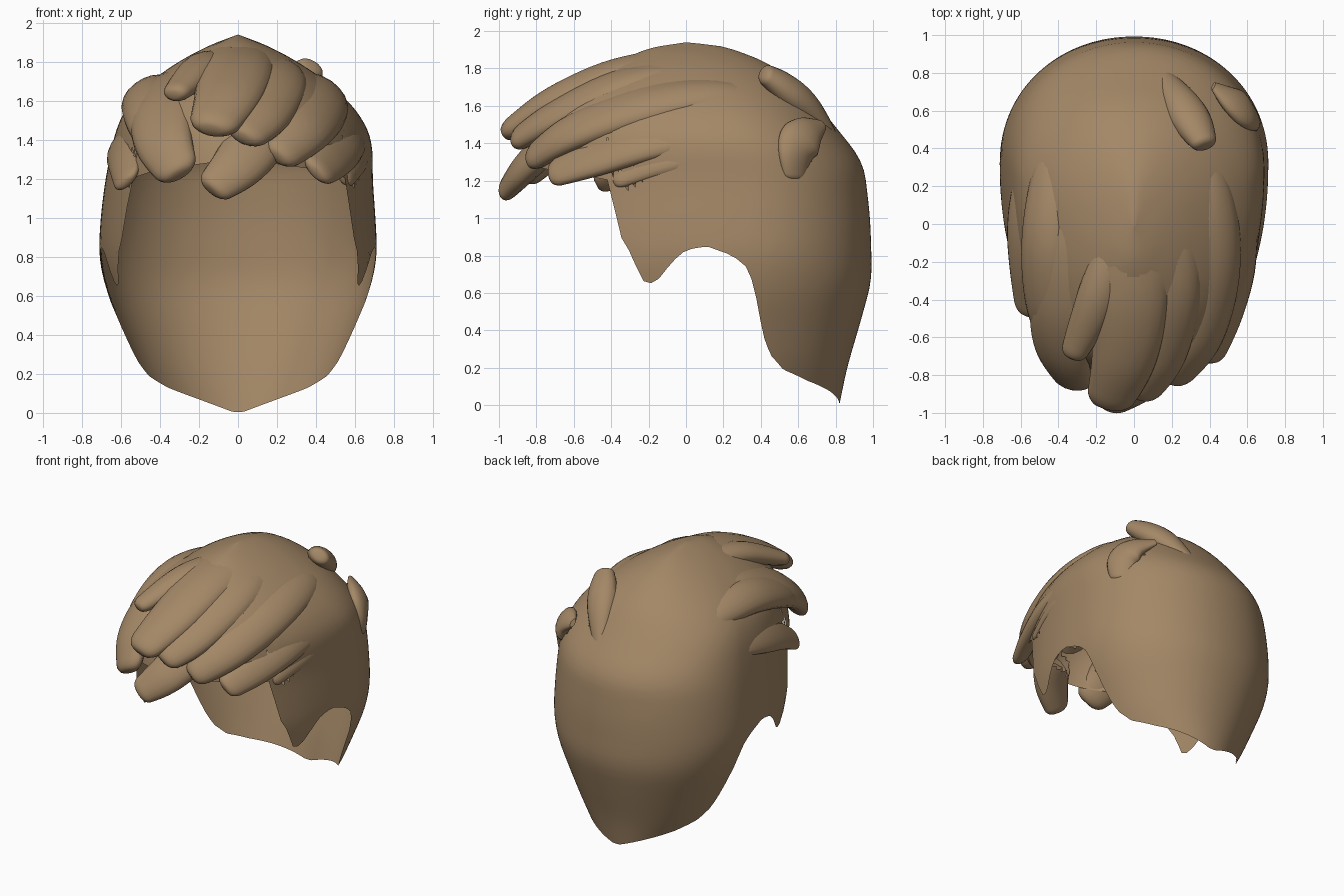
import bpy, bmesh, math
from mathutils import Vector

if "Cube" in bpy.data.objects:
    bpy.data.objects.remove(bpy.data.objects["Cube"])

hair = bpy.data.materials.new("warm brown hair")
hair.diffuse_color = (0.37, 0.245, 0.135, 1)
hair.use_nodes = True
hair.node_tree.nodes["Principled BSDF"].inputs["Base Color"].default_value = hair.diffuse_color


def finish(name, bm, hidden):
    """Drop the faces buried in neighbouring parts and make a smooth object."""
    bmesh.ops.recalc_face_normals(bm, faces=bm.faces)
    buried = [f for f in bm.faces if hidden(f.calc_center_median())]
    bmesh.ops.delete(bm, geom=buried, context='FACES')
    me = bpy.data.meshes.new(name)
    bm.to_mesh(me)
    bm.free()
    me.materials.append(hair)
    ob = bpy.data.objects.new(name, me)
    bpy.context.collection.objects.link(ob)
    bpy.ops.object.select_all(action='DESELECT')
    ob.select_set(True)
    bpy.context.view_layer.objects.active = ob
    bpy.ops.object.shade_smooth_by_angle(angle=math.radians(60))


def lerp(table, v):
    if v <= table[0][0]:
        return table[0][1]
    for (a, p), (b, q) in zip(table, table[1:]):
        if v <= b:
            return p + (q - p) * (v - a) / max(b - a, 1e-6)
    return table[-1][1]


def soft(table, z):
    """Profile lookup with rounded corners."""
    h = max(0, min(.08, z, (1.94 - z) * .5))
    return sum(lerp(table, z + h * k / 3) for k in range(-3, 4)) / 7


# Head profiles by height: half widths, back, front and centre
LOW = [(0, .37), (.1, .43), (.2, .5), (.4, .585), (.6, .67), (.8, .715), (1, .705)]
CROWN = [(1.73, .42), (1.8, .31), (1.88, .16), (1.94, 0)]
RIGHT = LOW + [(1.2, .69), (1.4, .69), (1.5, .645), (1.6, .57)] + CROWN
LEFT = LOW + [(1.2, .68), (1.4, .64), (1.5, .61), (1.6, .555)] + CROWN
BACK = [(0, .82), (.2, .86), (.4, .92), (.67, .995), (1, .985), (1.3, .95), (1.5, .79),
        (1.7, .63), (1.83, .45), (1.92, .2), (1.94, 0)]
FRONT = [(0, -.85), (1.3, -.85), (1.5, -.79), (1.6, -.72), (1.7, -.6), (1.8, -.45),
         (1.91, -.2), (1.94, 0)]
MID = [(0, .32), (1.2, .32), (1.5, .22), (1.7, .12), (1.94, 0)]


def shell_point(a, z):
    s, c, m = math.sin(a), math.cos(a), soft(MID, z)
    n = 2.08
    x = soft(RIGHT if s > 0 else LEFT, z) * math.copysign(abs(s) ** (2 / n), s)
    r = soft(BACK, z) - m if c >= 0 else m - soft(FRONT, z)
    return Vector((x, m + r * math.copysign(abs(c) ** (2 / n), c), z))


def edge_angle(y, z):
    m = soft(MID, z)
    d = y - m
    r = soft(BACK, z) - m if d >= 0 else m - soft(FRONT, z)
    return math.acos(math.copysign(min(1, abs(d) / r) ** 1.04, d))


# Hairline: nape, ear arch, sideburn, temple, forehead
HAIRLINE = [(.82, .005), (.76, .08), (.65, .13), (.52, .19), (.45, .27), (.41, .38), (.37, .6),
            (.34, .71), (.31, .75), (.25, .8), (.11, .85), (0, .83), (-.07, .77), (-.15, .67),
            (-.21, .64), (-.24, .68), (-.3, .82), (-.36, .92), (-.38, 1.02), (-.395, 1.2),
            (-.6, 1.24), (-.85, 1.3)]
EDGE = sorted((edge_angle(y, z), z) for y, z in HAIRLINE)


def in_shell(p):
    """True when a point is well under the scalp surface."""
    if p.z > 1.93:
        return False
    m = soft(MID, p.z)
    d = p.y - m
    r = soft(BACK, p.z) - m if d >= 0 else m - soft(FRONT, p.z)
    w = soft(RIGHT if p.x > 0 else LEFT, p.z)
    if (p.x / w) ** 2 + (d / r) ** 2 > .93:
        return False
    c = max(-1, min(1, d / r))
    return p.z > lerp(EDGE, math.acos(c)) + .04


sections = []  # every strand cross-section, used to open the scalp below


def in_lock(p):
    for o, d, side, up, w, t, gap in sections:
        v = p - o
        if abs(v.dot(d)) < gap and (v.dot(side) / w) ** 2 + (v.dot(up) / t) ** 2 < .6:
            return True
    return False


def spline(p, t):
    i = min(int(t), len(p) - 2)
    f = t - i
    b, c = p[i], p[i + 1]
    a = p[i - 1] if i else b * 2 - c
    d = p[i + 2] if i + 2 < len(p) else c * 2 - b
    return .5 * (2 * b + (c - a) * f + (2 * a - 5 * b + 4 * c - d) * f * f
                 + (3 * b - a - 3 * c + d) * f ** 3)


def lock(name, pts, width, thick):
    """Flattened tapered strand with a blunt rounded tip, lying on the head."""
    pts = [Vector(p) for p in pts]
    bm = bmesh.new()
    N, M = 30, 18
    rows = []
    for j in range(N + 1):
        u = 1 - (1 - j / N) ** 1.4
        t = u * (len(pts) - 1)
        p = spline(pts, t)
        d = (spline(pts, min(t + .02, len(pts) - 1)) - spline(pts, max(t - .02, 0))).normalized()
        side = d.cross(p - Vector((0, .1, .9))).normalized()
        up = side.cross(d)
        k = .25 + .75 * math.sin(min(u / .55, 1) * math.pi / 2)
        if u > .55:
            k *= 1 - .42 * ((u - .55) / .45) ** 1.5
        if u > .94:
            k *= .45 + .55 * math.sqrt(max(0, 1 - ((u - .94) / .06) ** 2))
        rows.append([bm.verts.new(p + side * math.cos(a) * width * k + up * math.sin(a) * thick * k)
                     for a in (2 * math.pi * i / M for i in range(M))])
        if u < .92:
            sections.append((p, d, side, up, width * k, thick * k, .03))
    for p, q in zip(rows, rows[1:]):
        for i in range(M):
            bm.faces.new((p[i], p[(i + 1) % M], q[(i + 1) % M], q[i]))
    bm.faces.new(rows[0])
    bm.faces.new(rows[-1])
    finish(name, bm, in_shell)


# Fringe locks, swept forward from the crown
lock("crown_lock", [(-.1, .05, 1.82), (-.18, -.35, 1.77), (-.33, -.71, 1.63)], .11, .075)
lock("centre_lock", [(0, .4, 1.76), (0, 0, 1.82), (-.01, -.35, 1.76), (-.05, -.7, 1.62),
                     (-.14, -.97, 1.45)], .2, .1)
lock("centre_right_lock", [(.14, .4, 1.73), (.17, 0, 1.77), (.19, -.35, 1.7), (.13, -.7, 1.54),
                           (.02, -.92, 1.41)], .17, .09)
lock("low_centre_lock", [(.15, -.3, 1.62), (.12, -.65, 1.45), (.02, -.84, 1.29),
                         (-.14, -.97, 1.14)], .15, .08)
lock("right_lock", [(.3, .52, 1.62), (.4, .2, 1.66), (.42, -.2, 1.6), (.35, -.6, 1.46),
                    (.2, -.84, 1.31)], .16, .09)
lock("right_side_lock", [(.46, .5, 1.48), (.55, .2, 1.48), (.53, -.2, 1.42), (.47, -.5, 1.32),
                         (.4, -.73, 1.23)], .15, .07)
lock("right_temple_lock", [(.6, .35, 1.36), (.6, .1, 1.36), (.58, -.15, 1.3), (.54, -.39, 1.2)],
     .1, .055)
lock("left_lock", [(-.28, .3, 1.68), (-.34, -.05, 1.69), (-.38, -.4, 1.57), (-.38, -.67, 1.4),
                   (-.3, -.86, 1.22)], .18, .09)
lock("left_upper_lock", [(-.4, .55, 1.54), (-.45, .25, 1.62), (-.47, -.1, 1.63), (-.46, -.45, 1.51),
                         (-.4, -.69, 1.34)], .14, .08)
lock("left_temple_lock", [(-.57, .4, 1.38), (-.58, .1, 1.4), (-.575, -.2, 1.33),
                          (-.57, -.48, 1.18)], .13, .055)

# Back tufts
lock("back_spike", [(.14, .82, 1.38), (.24, .66, 1.58), (.32, .52, 1.7), (.38, .41, 1.78)], .11, .08)
lock("right_back_tuft", [(.42, .73, 1.5), (.53, .64, 1.45), (.59, .59, 1.36), (.6, .58, 1.2)],
     .12, .06)

# Scalp shell
bm = bmesh.new()
COLS, ROWS = 160, 40
top = bm.verts.new((0, 0, 1.94))
rings = []
for j in range(1, ROWS + 1):
    ring = []
    for i in range(COLS):
        a = 2 * math.pi * i / COLS
        ze = lerp(EDGE, min(a, 2 * math.pi - a))
        ring.append(bm.verts.new(shell_point(a, 1.94 - (1.94 - ze) * (j / ROWS) ** 1.5)))
    rings.append(ring)
for i in range(COLS):
    k = (i + 1) % COLS
    bm.faces.new((top, rings[0][i], rings[0][k]))
    for p, q in zip(rings, rings[1:]):
        bm.faces.new((p[i], q[i], q[k], p[k]))
finish("scalp_shell", bm, in_lock)
